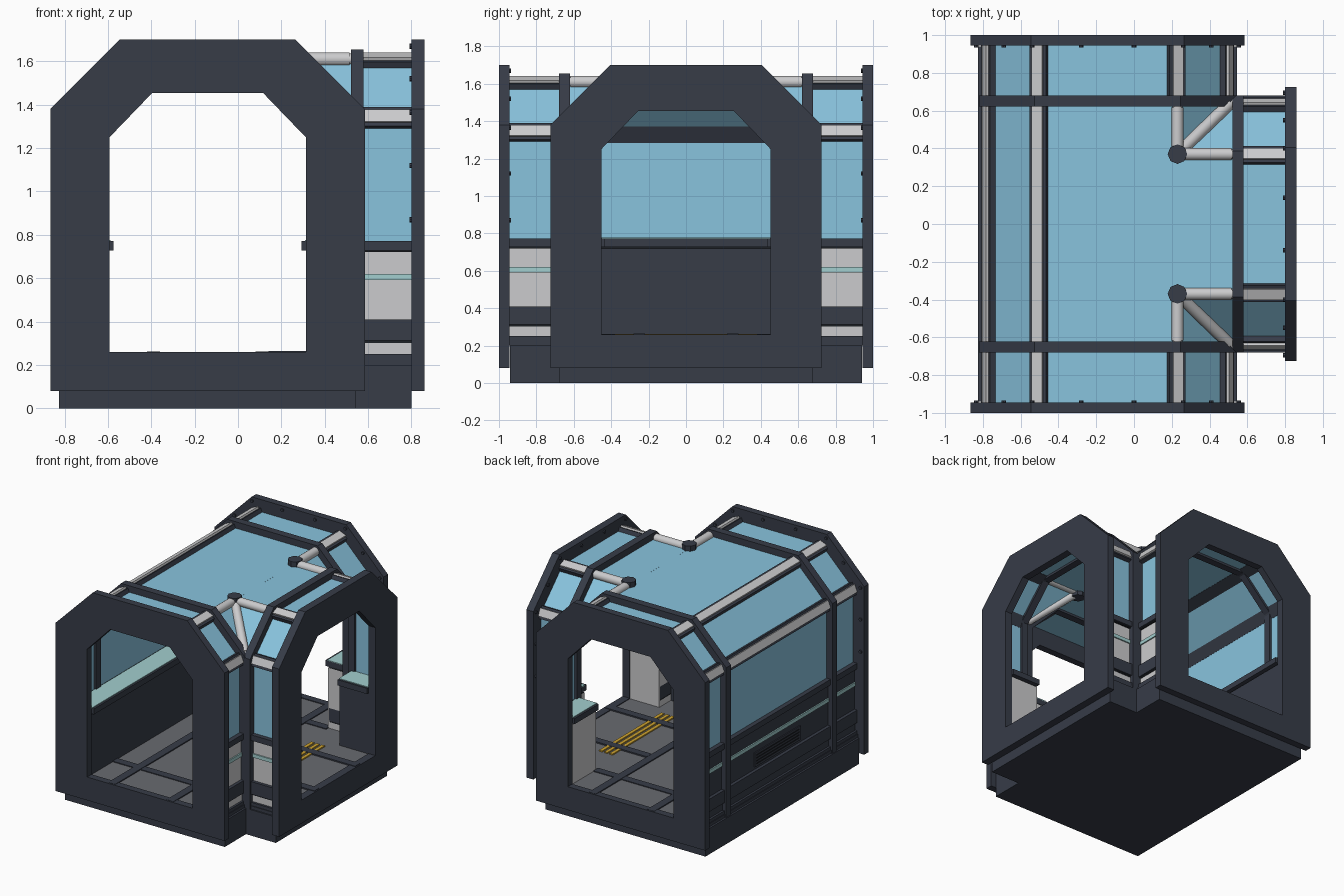
import bpy, bmesh, math
from mathutils import Vector

cube = bpy.data.objects.get("Cube")
if cube:
    bpy.data.objects.remove(cube, do_unlink=True)


def material(name, r, g, b):
    m = bpy.data.materials.new(name)
    m.use_nodes = True
    m.diffuse_color = (r, g, b, 1)
    bsdf = next(n for n in m.node_tree.nodes if n.type == 'BSDF_PRINCIPLED')
    bsdf.inputs["Base Color"].default_value = (r, g, b, 1)
    return m


DARK = material("dark slate", .038, .045, .064)
BLACK = material("seam black", .012, .014, .018)
LIGHT = material("light grey", .6, .6, .61)
GLASS = material("sky blue glass", .25, .55, .73)
TEAL = material("pale teal", .36, .62, .62)
FLOOR = material("floor grey", .14, .145, .16)
YELLOW = material("safety yellow", .62, .37, .03)

CX = -.14        # centre line of the long tunnel
END = .945       # inner face of the long tunnel's end frames
HUB = .23, .37   # roof node position
ROOF = 1.61


def place(tunnel, s, a, z):
    """Sideways s, along a, height z -> world position."""
    return (CX + s, a, z) if tunnel == "main" else (a, s, z)


def finish(name, bm, mat):
    bmesh.ops.recalc_face_normals(bm, faces=bm.faces)
    me = bpy.data.meshes.new(name)
    bm.to_mesh(me)
    bm.free()
    me.materials.append(mat)
    ob = bpy.data.objects.new(name, me)
    bpy.context.scene.collection.objects.link(ob)
    return ob


def prism(name, tunnel, pts, a0, a1, mat):
    bm = bmesh.new()
    rings = [[bm.verts.new(place(tunnel, s, a, z)) for s, z in pts] for a in (a0, a1)]
    for r in rings:
        bm.faces.new(r)
    for i in range(len(pts)):
        j = (i + 1) % len(pts)
        bm.faces.new((rings[0][i], rings[0][j], rings[1][j], rings[1][i]))
    return finish(name, bm, mat)


def box(name, tunnel, s0, s1, a0, a1, z0, z1, mat):
    return prism(name, tunnel, [(s0, z0), (s1, z0), (s1, z1), (s0, z1)], a0, a1, mat)


def outline(hw, shoulder, ht, top, z0):
    return [(-hw, z0), (-hw, shoulder), (-ht, top), (ht, top), (hw, shoulder), (hw, z0)]


def arch(off, z0):
    """Tunnel outline moved inwards by off."""
    k = off * math.tan(math.pi / 8)
    return outline(.725 - off, 1.38 - k, .405 - k, 1.70 - off, z0)


def ring(name, tunnel, outer, inner, a0, a1, mat):
    bm = bmesh.new()
    loops = [[bm.verts.new(place(tunnel, s, a, z)) for s, z in p]
             for p, a in ((outer, a0), (outer, a1), (inner, a1), (inner, a0))]
    for k in range(4):
        p, q = loops[k], loops[(k + 1) % 4]
        for i in range(len(p)):
            j = (i + 1) % len(p)
            bm.faces.new((p[i], p[j], q[j], q[i]))
    return finish(name, bm, mat)


def rod(name, p, q, r, mat, sides=16, smooth=True):
    p, q = Vector(p), Vector(q)
    bm = bmesh.new()
    bmesh.ops.create_cone(bm, cap_ends=True, segments=sides, radius1=r, radius2=r,
                          depth=(q - p).length)
    bmesh.ops.rotate(bm, verts=bm.verts, matrix=(q - p).to_track_quat('Z', 'Y').to_matrix())
    bmesh.ops.translate(bm, verts=bm.verts, vec=(p + q) / 2)
    if smooth:
        for f in bm.faces:
            f.smooth = len(f.verts) == 4
    return finish(name, bm, mat)


# End frames with bolts on their inner faces
opening = outline(.4525, 1.25, .255, 1.455, .26)
BOLTS = [(.695, .87), (.695, 1.12), (.695, 1.365), (.55, 1.52), (.4, 1.67), (.14, 1.67)]
for name, t, a0, a1 in (("front_frame", "main", -END, -1), ("back_frame", "main", END, 1),
                        ("side_frame", "branch", .80, .86)):
    ring(name, t, arch(0, .08), opening, a0, a1, DARK)
    step = -.01 if a1 > 0 else .01
    for s, z in BOLTS:
        for m in (-1, 1):
            rod(name + "_bolt", place(t, m * s, a0, z), place(t, m * s, a0 + step, z),
                .012, DARK, 8, False)

# Ribs
for name, t, a in (("front_rib", "main", -.65), ("back_rib", "main", .65),
                   ("branch_rib", "branch", .55)):
    ring(name, t, arch(.045, .19), arch(.125, .24), a - .029, a + .029, DARK)

# Base and floor
box("base", "main", -.685, .685, -.94, .94, 0, .2, DARK)
box("branch_base", "branch", -.68, .68, .54, .80, 0, .2, DARK)
box("base_step", "main", -.67, .67, -END, END, .2, .225, DARK)
box("branch_base_step", "branch", -.67, .67, .5, .81, .2, .225, DARK)
box("floor", "main", -.62, .62, -.99, .99, .22, .254, FLOOR)
box("branch_floor", "branch", -.62, .62, .48, .85, .22, .254, FLOOR)
for s in (-.25, .25):
    box("floor_strip", "main", s - .03, s + .03, -.99, .99, .25, .262, DARK)
    box("branch_floor_strip", "branch", s - .03, s + .03, .14, .85, .25, .264, DARK)
for y in (-.65, .65):
    box("floor_cross_strip", "main", -.46, .46, y - .03, y + .03, .25, .260, DARK)
for x in (.375, .42, .465):
    box("warning_stripe", "branch", -.38, .38, x - .013, x + .013, .25, .263, YELLOW)


# Low walls: sill, skirting, step, panel, trim and ledge
def wall(t, side, a0, a1, panel, inner):
    for part, s0, s1, z0, z1, mat in (
            ("sill", .46, .665, .225, .25, DARK),
            ("skirting", .46, .648, .25, .302, panel),
            ("seam", .47, .652, .302, .312, BLACK),
            ("step", .465, .665, .312, .41, DARK),
            ("panel", .465, .64, .41, .72, panel),
            ("inner_panel", .458, .47, .25, .72, inner),
            ("trim", .6, .65, .592, .62, TEAL),
            ("rail_seam", .47, .65, .72, .732, BLACK),
            ("ledge", .433, .665, .728, .772, DARK),
            ("ledge_top", .448, .61, .77, .777, TEAL)):
        box("wall_" + part, t, side * s0, side * s1, a0, a1, z0, z1, mat)


wall("main", -1, -END, END, DARK, DARK)
for m in (-1, 1):
    wall("main", 1, m * .65, m * END, LIGHT, LIGHT)
    wall("branch", m, .55, .80, LIGHT, DARK if m > 0 else LIGHT)

# Vent on the long wall
box("vent_plate", "main", -.648, -.63, -.28, .28, .43, .54, DARK)
for i in range(4):
    z = .447 + i * .022
    box("vent_slot", "main", -.651, -.64, -.26, .26, z, z + .009, BLACK)


# Glass panes, numbered along the outline from one wall to the other
def pane(t, i, a0, a1):
    o, n = arch(.095, .76), arch(.107, .76)
    prism("glass_pane", t, [o[i], o[i + 1], n[i + 1], n[i]], a0, a1, GLASS)


for i in range(3):
    pane("main", i, -END, END)
for m in (-1, 1):
    for i in (3, 4):
        pane("main", i, m * .65, m * END)
for i in (0, 1, 3, 4):
    pane("branch", i, .55, .80)
pane("branch", 2, CX + .366, .80)

# Valley glass where the two roofs meet
_, (hw, sh), _, (ht, top), _, _ = arch(.095, 0)
hw = abs(hw)
for m in (-1, 1):
    peak, low = (CX + ht, m * ht, top), (CX + hw, m * hw, sh)
    bm = bmesh.new()
    for corners in ((peak, (CX + ht, m * .65, top), (CX + hw, m * .65, sh), low),
                    (peak, (.55, m * ht, top), (.55, m * hw, sh), low)):
        bm.faces.new([bm.verts.new(c) for c in corners])
    finish("valley_glass", bm, GLASS)


# Light rails on a dark backing along the glass corners
def rail(t, i, a0, a1):
    s, z = arch(.095, .2)[i]
    tilt = math.radians(22.5 if i in (2, 3) else 67.5)
    out = Vector((math.copysign(math.sin(tilt), s), math.cos(tilt)))
    side = Vector((-out.y, out.x))
    c = Vector((s, z))
    for name, w, d0, d1, mat in (("rail_backing", .047, -.035, .012, DARK),
                                 ("rail_cap", .03, 0, .026, LIGHT)):
        pts = [c + side * u * w + out * d for u, d in ((-1, d0), (1, d0), (1, d1), (-1, d1))]
        prism(name, t, pts, a0, a1, mat)


for i in (1, 2):
    rail("main", i, -END, END)
for i in (3, 4):
    for m in (-1, 1):
        rail("main", i, m * .65, m * END)
for i in (1, 2, 3, 4):
    rail("branch", i, .56, .80)

# Roof nodes with tubes to the ribs
hx, hy = HUB
for m in (-1, 1):
    hub = Vector((hx, m * hy, ROOF))
    rod("roof_node", hub - Vector((0, 0, .05)), hub + Vector((0, 0, .035)), .052, DARK, 8, False)
    for end in ((hx, m * .63, ROOF), (.53, m * hy, ROOF), (.515, m * .645, 1.36)):
        end = Vector(end)
        rod("roof_tube", hub, hub.lerp(end, .95), .032, LIGHT)
        rod("roof_tube_collar", hub.lerp(end, .93), end, .026, LIGHT)
